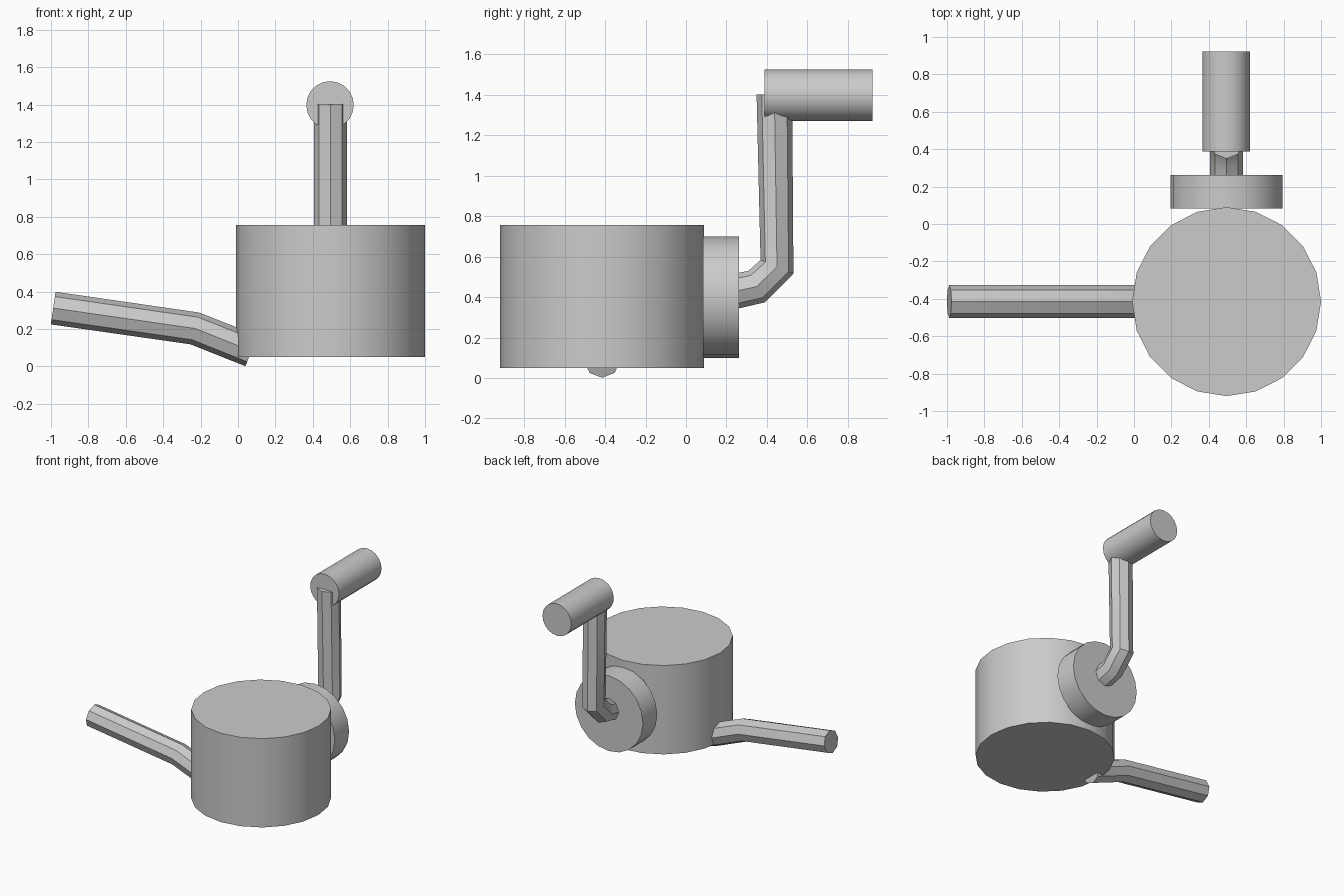
import bpy, bmesh, math
from mathutils import Vector

if "Cube" in bpy.data.objects:
    bpy.data.objects.remove(bpy.data.objects["Cube"])


def finish(obj, name):
    obj.name = name
    bpy.ops.object.select_all(action='DESELECT')
    bpy.context.view_layer.objects.active = obj
    obj.select_set(True)
    bpy.ops.object.shade_smooth_by_angle(angle=math.radians(30))


def cylinder(name, start, axis, radius, length, sides=20):
    """Capped cylinder from a start point along an axis."""
    axis = Vector(axis)
    rot = (math.radians(-90), 0, 0) if axis.y else (0, 0, 0)
    bpy.ops.mesh.primitive_cylinder_add(
        vertices=sides, radius=radius, depth=length,
        location=Vector(start) + axis * length / 2, rotation=rot)
    finish(bpy.context.object, name)


def pipe(name, path, side, radius=0.088, sides=8):
    """Sweep an octagon along a planar path; side is the plane's normal."""
    pts, side = [Vector(p) for p in path], Vector(side)
    bm, rings = bmesh.new(), []
    for i, p in enumerate(pts):
        tangent = (pts[min(i + 1, len(pts) - 1)] - p).normalized() \
            + (p - pts[max(i - 1, 0)]).normalized()
        up = tangent.normalized().cross(side)
        ring = []
        for k in range(sides):
            a = math.tau * k / sides
            ring.append(bm.verts.new(p + radius * (math.cos(a) * side + math.sin(a) * up)))
        rings.append(ring)
    for r0, r1 in zip(rings, rings[1:]):
        for k in range(sides):
            j = (k + 1) % sides
            bm.faces.new((r0[k], r0[j], r1[j], r1[k]))
    bm.faces.new(rings[0])
    bm.faces.new(rings[-1])
    bmesh.ops.recalc_face_normals(bm, faces=bm.faces)
    mesh = bpy.data.meshes.new(name)
    bm.to_mesh(mesh)
    bm.free()
    obj = bpy.data.objects.new(name, mesh)
    bpy.context.collection.objects.link(obj)
    finish(obj, name)


# Main drum and the round plate on its back
cylinder("drum", (0.495, -0.415, 0.05), (0, 0, 1), 0.505, 0.707)
cylinder("back_plate", (0.495, 0.083, 0.40), (0, 1, 0), 0.30, 0.18)

# Bent crank arm and its grip
pipe("crank_arm", [(0.495, 0.20, 0.42), (0.495, 0.35, 0.452),
                   (0.495, 0.45, 0.55), (0.495, 0.437, 1.403)], (1, 0, 0))
cylinder("crank_grip", (0.492, 0.387, 1.398), (0, 1, 0), 0.127, 0.535)

# Bent side spout
pipe("spout", [(-0.988, -0.415, 0.312), (-0.23, -0.415, 0.203),
               (0.072, -0.415, 0.083)], (0, 1, 0))
